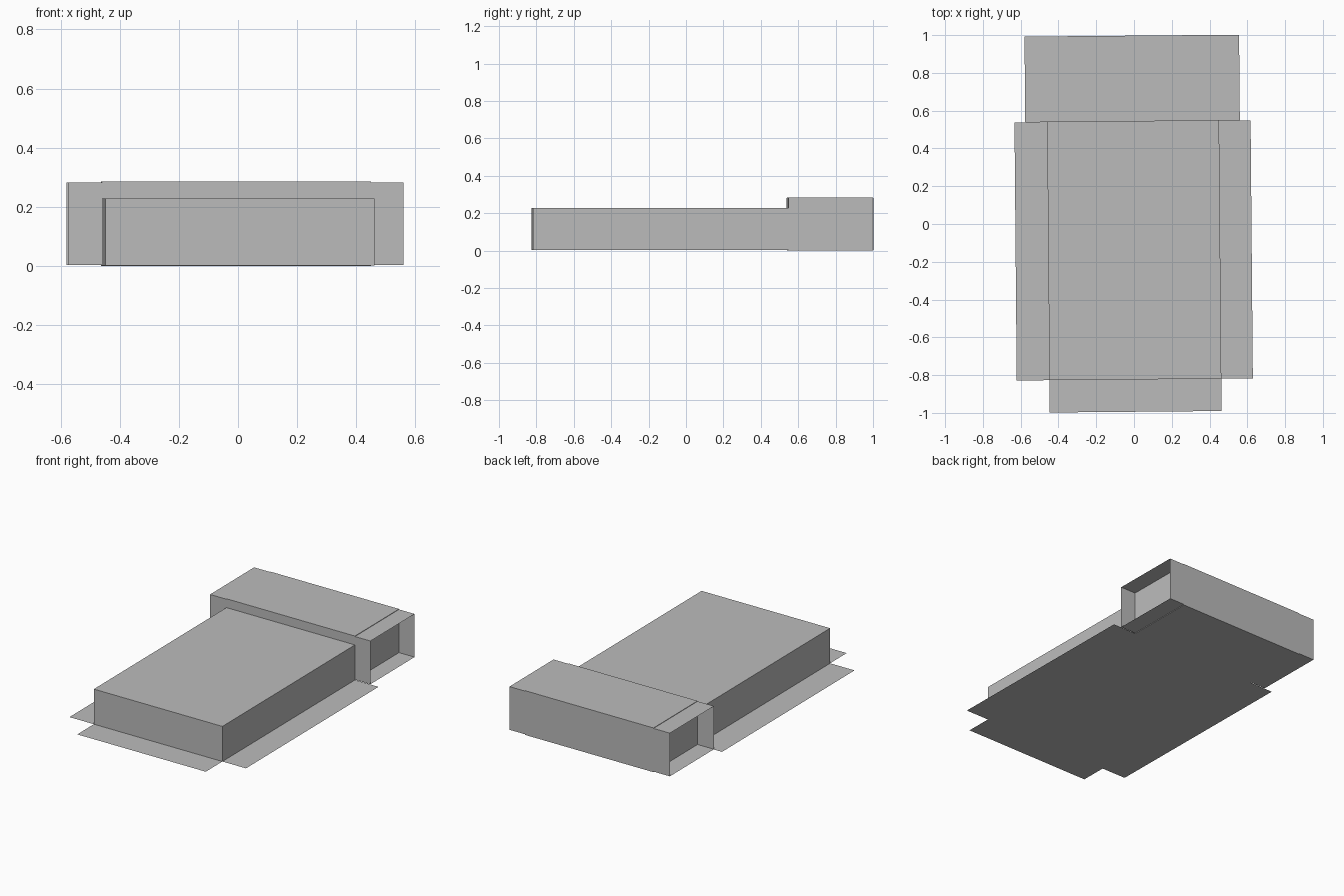
import bpy
import bmesh
import math
from mathutils import Matrix

if "Cube" in bpy.data.objects:
    bpy.data.objects.remove(bpy.data.objects["Cube"])

grey = bpy.data.materials.new("plain grey")
grey.diffuse_color = (0.5, 0.5, 0.5, 1)
grey.use_nodes = True
grey.node_tree.nodes["Principled BSDF"].inputs["Base Color"].default_value = grey.diffuse_color

# The whole building is turned very slightly on the ground
TURN = Matrix.Rotation(math.radians(0.5), 4, 'Z')


def block(name, x, y, z, open_sides=()):
    """Box from three ranges; open_sides drops the ends facing those x signs.
    A range of zero height gives a single flat sheet."""
    bm = bmesh.new()
    if z[0] == z[1]:
        bm.faces.new([bm.verts.new((a, b, z[0])) for a, b in
                      ((x[0], y[0]), (x[1], y[0]), (x[1], y[1]), (x[0], y[1]))])
    else:
        bmesh.ops.create_cube(bm, size=1)
        for v in bm.verts:
            v.co = [r[0] if c < 0 else r[1] for c, r in zip(v.co, (x, y, z))]
        bm.normal_update()
        ends = [f for f in bm.faces if round(f.normal.x) in open_sides
                and abs(f.normal.x) > 0.5]
        bmesh.ops.delete(bm, geom=ends, context='FACES')
    bm.transform(TURN)
    mesh = bpy.data.meshes.new(name)
    bm.to_mesh(mesh)
    bm.free()
    mesh.materials.append(grey)
    ob = bpy.data.objects.new(name, mesh)
    bpy.context.collection.objects.link(ob)
    return ob


W = 0.455                     # half width of the main body
FRONT, STEP, BACK = -0.823, 0.543, 0.997

# Solid bodies: long low hall and taller rear block
block("main_hall", (-W, W), (FRONT, STEP), (0.002, 0.228))
block("rear_block", (-W, W), (STEP, BACK), (0.0, 0.285))

# Open-ended porches on both ends of the rear block
block("left_porch", (-0.571, -W), (STEP, BACK), (0.004, 0.282), (-1, 1))
block("right_porch", (W, 0.565), (STEP, BACK), (0.004, 0.282), (-1, 1))

# Flat paving sheets along the sides and the front
block("left_paving", (-0.628, -W), (FRONT, STEP), (0.002, 0.002))
block("right_paving", (W, 0.622), (FRONT, STEP), (0.002, 0.002))
block("front_paving", (-W, W), (-0.994, FRONT), (0.002, 0.002))
